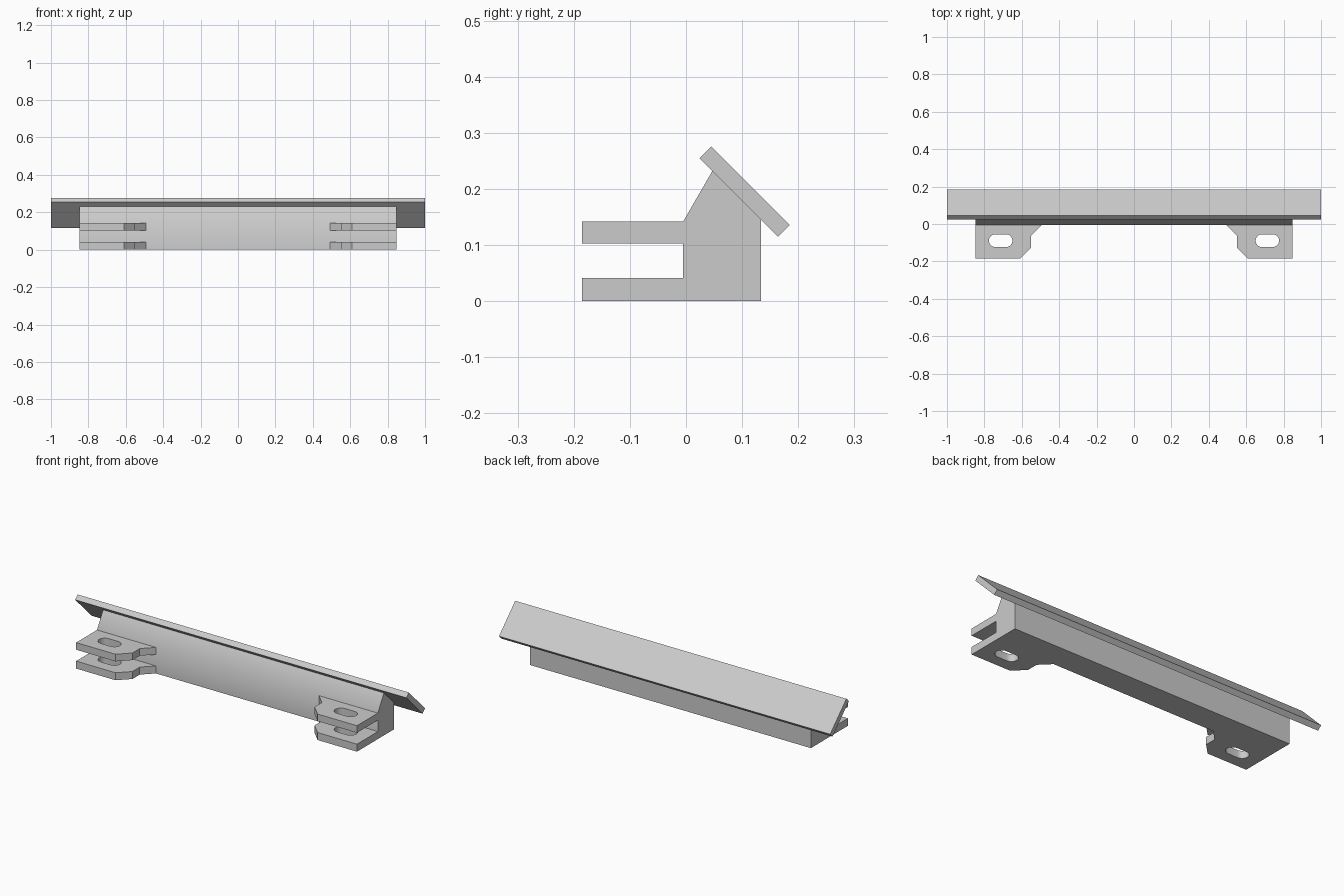
import bpy
import bmesh
import math

cube = bpy.data.objects.get("Cube")
if cube:
    bpy.data.objects.remove(cube, do_unlink=True)

grey = bpy.data.materials.new("plain grey")
grey.use_nodes = True
grey.diffuse_color = (0.6, 0.6, 0.6, 1)
grey.node_tree.nodes["Principled BSDF"].inputs["Base Color"].default_value = (0.6, 0.6, 0.6, 1)


def prism(name, outline, low, high, place):
    """Close an outline into a solid from low to high; place gives the axes."""
    bm = bmesh.new()
    start, end = [[bm.verts.new(place(u, v, d)) for u, v in outline] for d in (low, high)]
    bm.faces.new(start)
    bm.faces.new(end)
    for i in range(len(outline)):
        bm.faces.new((start[i - 1], start[i], end[i], end[i - 1]))
    bmesh.ops.recalc_face_normals(bm, faces=bm.faces)
    mesh = bpy.data.meshes.new(name)
    bm.to_mesh(mesh)
    bm.free()
    mesh.materials.append(grey)
    obj = bpy.data.objects.new(name, mesh)
    bpy.context.collection.objects.link(obj)
    return obj


def activate(obj):
    bpy.ops.object.select_all(action="DESELECT")
    obj.select_set(True)
    bpy.context.view_layer.objects.active = obj


def soften(obj):
    activate(obj)
    bpy.ops.object.shade_smooth_by_angle(angle=math.radians(35))


def along_x(u, v, d):
    return (d, u, v)


def along_z(u, v, d):
    return (u, v, d)


# Long beam with a sloping top
beam = [(-0.005, 0), (0.134, 0), (0.134, 0.145), (0.047, 0.232), (-0.005, 0.142)]
soften(prism("beam", beam, -0.848, 0.848, along_x))

# Tilted cover plate resting on the slope
cover = [(0.045, 0.276), (0.024, 0.255), (0.164, 0.115), (0.185, 0.136)]
prism("cover_plate", cover, -1, 1, along_x)

# Forked mounting lugs with slotted holes
lug = [(0.848, -0.005), (0.848, -0.185), (0.61, -0.185),
       (0.55, -0.125), (0.55, -0.062), (0.492, -0.005)]
radius, steps = 0.034, 12
slot = []
for end in (1, -1):
    for i in range(steps + 1):
        a = math.pi * (i / steps - 0.5)
        slot.append((0.713 + end * (0.029 + radius * math.cos(a)),
                     -0.089 + end * radius * math.sin(a)))

for side, s in (("left", 1), ("right", -1)):
    for level, low, high in (("lower", 0, 0.041), ("upper", 0.103, 0.142)):
        plate = prism(f"{side}_{level}_lug", [(s * x, y) for x, y in lug], low, high, along_z)
        cutter = prism("slot_cutter", [(s * x, y) for x, y in slot], low - 0.02, high + 0.02, along_z)
        cutter.hide_render = True
        cut = plate.modifiers.new("slot", "BOOLEAN")
        cut.operation = "DIFFERENCE"
        cut.solver = "EXACT"
        cut.object = cutter
        activate(plate)
        bpy.ops.object.modifier_apply(modifier=cut.name)
        bpy.data.objects.remove(cutter, do_unlink=True)
        soften(plate)
